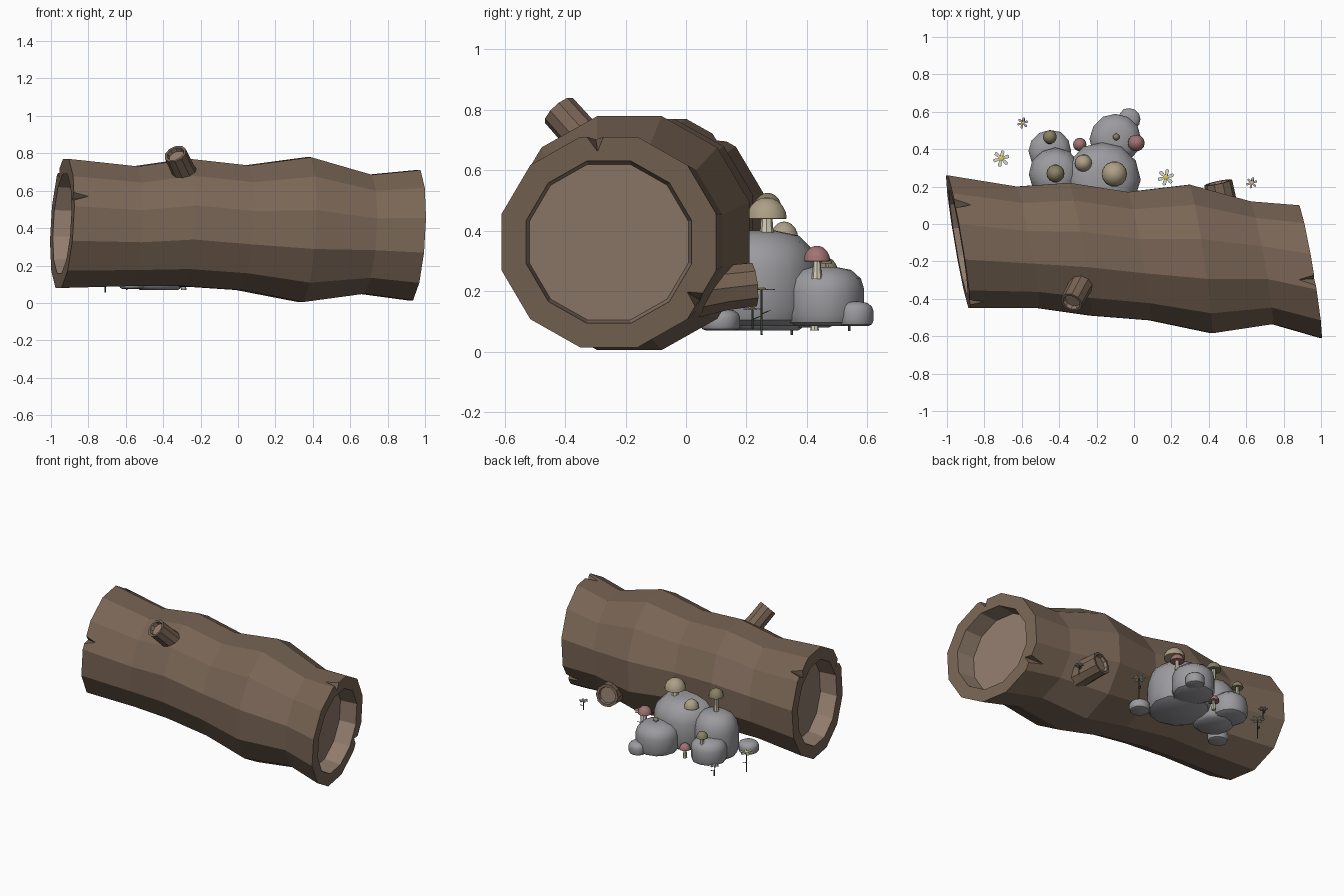
import bpy, bmesh, math, random
from mathutils import Vector

if "Cube" in bpy.data.objects:
    bpy.data.objects.remove(bpy.data.objects["Cube"])
random.seed(4)


def material(name, rgb):
    m = bpy.data.materials.new(name)
    m.diffuse_color = (*rgb, 1)
    m.use_nodes = True
    m.node_tree.nodes["Principled BSDF"].inputs["Base Color"].default_value = m.diffuse_color
    return m


BARK = material("bark", (.19, .13, .09))
WOOD = material("inner_wood", (.28, .20, .15))
STONE = material("stone", (.33, .33, .35))
STEM = material("mushroom_stem", (.66, .62, .48))
TAN = material("tan_cap", (.42, .35, .24))
OLIVE = material("olive_cap", (.25, .22, .13))
PINK = material("pink_cap", (.36, .17, .17))
GREEN = material("flower_stem", (.06, .09, .05))
WHITE = material("white_petal", (.70, .70, .62))
LILAC = material("lilac_petal", (.50, .42, .62))
YELLOW = material("flower_centre", (.70, .60, .10))


def loft(name, loops, mats, inner=(), smooth=None):
    """Skin a list of vertex loops and close both ends; 'inner' spans use mats[1]."""
    bm = bmesh.new()
    rows = [[bm.verts.new(p) for p in loop] for loop in loops]
    n = len(rows[0])
    for k in range(len(rows) - 1):
        for i in range(n):
            j = (i + 1) % n
            f = bm.faces.new((rows[k][i], rows[k][j], rows[k + 1][j], rows[k + 1][i]))
            f.material_index = int(k in inner)
    for k, row in ((-1, rows[0]), (len(rows) - 1, rows[-1])):
        bm.faces.new(row).material_index = int(k in inner)
    bmesh.ops.recalc_face_normals(bm, faces=bm.faces)
    me = bpy.data.meshes.new(name)
    bm.to_mesh(me)
    bm.free()
    ob = bpy.data.objects.new(name, me)
    bpy.context.collection.objects.link(ob)
    for m in mats:
        me.materials.append(m)
    if smooth:
        bpy.ops.object.select_all(action='DESELECT')
        ob.select_set(True)
        bpy.context.view_layer.objects.active = ob
        bpy.ops.object.shade_smooth_by_angle(angle=math.radians(smooth))
    return ob


def tube(name, base, tip, profile, n, mats, inner=(), smooth=None, jitter=0):
    """Revolve (radius, fraction along axis) pairs around the base-to-tip axis."""
    a, b = Vector(base), Vector(tip)
    q = (b - a).to_track_quat('Z', 'Y')
    wob = [1 + random.uniform(-jitter, jitter) for _ in range(n)]
    loops = [[a + (b - a) * t + q @ Vector((r * w * math.cos(i * math.tau / n),
                                           r * w * math.sin(i * math.tau / n), 0))
              for i, w in enumerate(wob)] for r, t in profile]
    return loft(name, loops, mats, inner, smooth)


# hollow-ended log: rings of x, y, z, y radius, z radius
RINGS = [(-.94, -.095, .425, .355, .345), (-.57, -.125, .41, .325, .32),
         (-.29, -.135, .43, .355, .34), (.025, -.172, .402, .343, .333),
         (.355, -.187, .392, .397, .387), (.68, -.207, .367, .328, .318),
         (.94, -.255, .362, .355, .348)]


def ring_point(ring, ang, scale=1, dx=0):
    x, y, z, ry, rz = ring
    c, s = math.cos(ang) * scale / .966, math.sin(ang) * scale / .966
    return Vector((x + dx - .06 * c + .02 * s, y + ry * c, z + rz * s))


def ring_loop(ring, scale=1, dx=0):
    return [ring_point(ring, math.radians(15 + 30 * i), scale, dx) for i in range(12)]


L, R = RINGS[0], RINGS[-1]
loops = [ring_loop(L, .74, .12), ring_loop(L, .77)] + [ring_loop(r) for r in RINGS] \
    + [ring_loop(R, .77), ring_loop(R, .74, -.12)]
log = loft("log", loops, [BARK, WOOD], inner=(-1, 0, len(loops) - 2, len(loops) - 1))

# V-shaped cracks in the log rims
for ring, out, deg, depth in ((R, 1, 97, .15), (R, 1, -33, .14),
                              (L, -1, 55, .17), (L, -1, 155, .12)):
    a = math.radians(deg)
    bm = bmesh.new()
    for p in (ring_point(ring, a - .15, 1.12, out * .03), ring_point(ring, a + .15, 1.12, out * .03),
              ring_point(ring, a, .80, out * .03), ring_point(ring, a, 1.03, -out * depth)):
        bm.verts.new(p)
    bmesh.ops.convex_hull(bm, input=bm.verts)
    bmesh.ops.recalc_face_normals(bm, faces=bm.faces)
    me = bpy.data.meshes.new("crack_cutter")
    bm.to_mesh(me)
    bm.free()
    me.materials.append(BARK)
    cutter = bpy.data.objects.new("crack_cutter", me)
    bpy.context.collection.objects.link(cutter)
    cutter.hide_render = True
    mod = log.modifiers.new("crack", 'BOOLEAN')
    mod.operation, mod.solver, mod.object = 'DIFFERENCE', 'EXACT', cutter
    bpy.context.view_layer.objects.active = log
    bpy.ops.object.modifier_apply(modifier=mod.name)
    bpy.data.objects.remove(cutter)

# broken branch stubs
for name, base, tip, r in (("front_branch_stub", (-.255, -.27, .63), (-.335, -.42, .797), .062),
                           ("back_branch_stub", (.49, .03, .20), (.45, .222, .222), .076)):
    tube(name, base, tip, [(r * 1.2, 0), (r * 1.02, .5), (r, 1), (r * .77, 1), (r * .72, .9)],
         10, [BARK, WOOD], inner=(3, 4), smooth=30)

# rocks: x, y, radius, bottom, top
ROCKS = [(-.17, .235, .205, .085, .40), (-.10, .455, .135, .085, .28),
         (-.025, .56, .06, .085, .165), (-.45, .39, .115, .08, .24),
         (-.42, .265, .14, .07, .37), (.05, .115, .065, .07, .14),
         (-.57, .13, .065, .075, .15)]
for i, (x, y, r, z0, z1) in enumerate(ROCKS):
    tube(f"rock_{i + 1}", (x, y, z0), (x, y, z1),
         [(r * .74, 0), (r * .92, .06), (r, .2), (r, .62), (r * .92, .80), (r * .68, .95), (r * .3, 1)],
         12, [STONE], smooth=40, jitter=.03)

# mushrooms: x, y, cap radius, foot, cap underside, cap top, colour
MUSHROOMS = [(-.105, .267, .068, .37, .44, .51, TAN), (-.42, .27, .048, .35, .47, .525, OLIVE),
             (-.27, .325, .047, .33, .375, .43, TAN), (-.29, .425, .036, .07, .13, .17, PINK),
             (.012, .433, .045, .24, .30, .35, PINK), (-.45, .465, .037, .21, .268, .31, OLIVE),
             (-.095, .465, .018, .265, .292, .313, OLIVE)]
for i, (x, y, r, z0, z1, z2, mat) in enumerate(MUSHROOMS):
    tube(f"mushroom_stem_{i + 1}", (x, y, z0), (x, y, z1 + .01),
         [(r * .40, 0), (r * .32, .4), (r * .27, 1)], 8, [STEM], smooth=40)
    dome = [(r * math.cos(t), math.sin(t)) for t in (0, .3, .65, 1.0, 1.3, 1.52)]
    tube(f"mushroom_cap_{i + 1}", (x, y, z1), (x, y, z2),
         [(r * .3, .08), (r * .9, -.03)] + dome, 14, [mat], smooth=45)

# flowers: x, y, head radius, foot, head height, colour
FLOWERS = [(-.71, .35, .045, .055, .19, WHITE), (-.595, .54, .03, .068, .14, LILAC),
           (.17, .25, .045, .055, .205, WHITE), (.63, .22, .03, .075, .14, LILAC)]
for i, (x, y, r, z0, z1, mat) in enumerate(FLOWERS):
    tube(f"flower_stem_{i + 1}", (x, y, z0), (x, y, z1), [(.004, 0), (.003, 1)], 5, [GREEN])
    tube(f"flower_centre_{i + 1}", (x, y, z1 - .002), (x, y, z1 + .008),
         [(r * .33, 0), (r * .33, .6), (r * .15, 1)], 8, [YELLOW], smooth=40)
    for k in range(6):
        t = k * math.tau / 6 + .3
        c, s = math.cos(t), math.sin(t)
        shape = [(.15, -.08), (.55, -.2), (.9, -.2), (1, 0), (.9, .2), (.55, .2), (.15, .08)]
        loft(f"petal_{i + 1}_{k + 1}",
             [[(x + r * (u * c - v * s), y + r * (u * s + v * c), z1 + h) for u, v in shape]
              for h in (-.002, .002)], [mat])
    # small leaf on the stem
    zl = z0 + (z1 - z0) * .45
    loft(f"leaf_{i + 1}", [[(x, y - .003, zl + h), (x + .012, y + .012, zl + .008 + h),
                            (x + .01, y + .03, zl + .014 + h), (x - .006, y + .015, zl + .008 + h)]
                           for h in (-.001, .001)], [GREEN])
